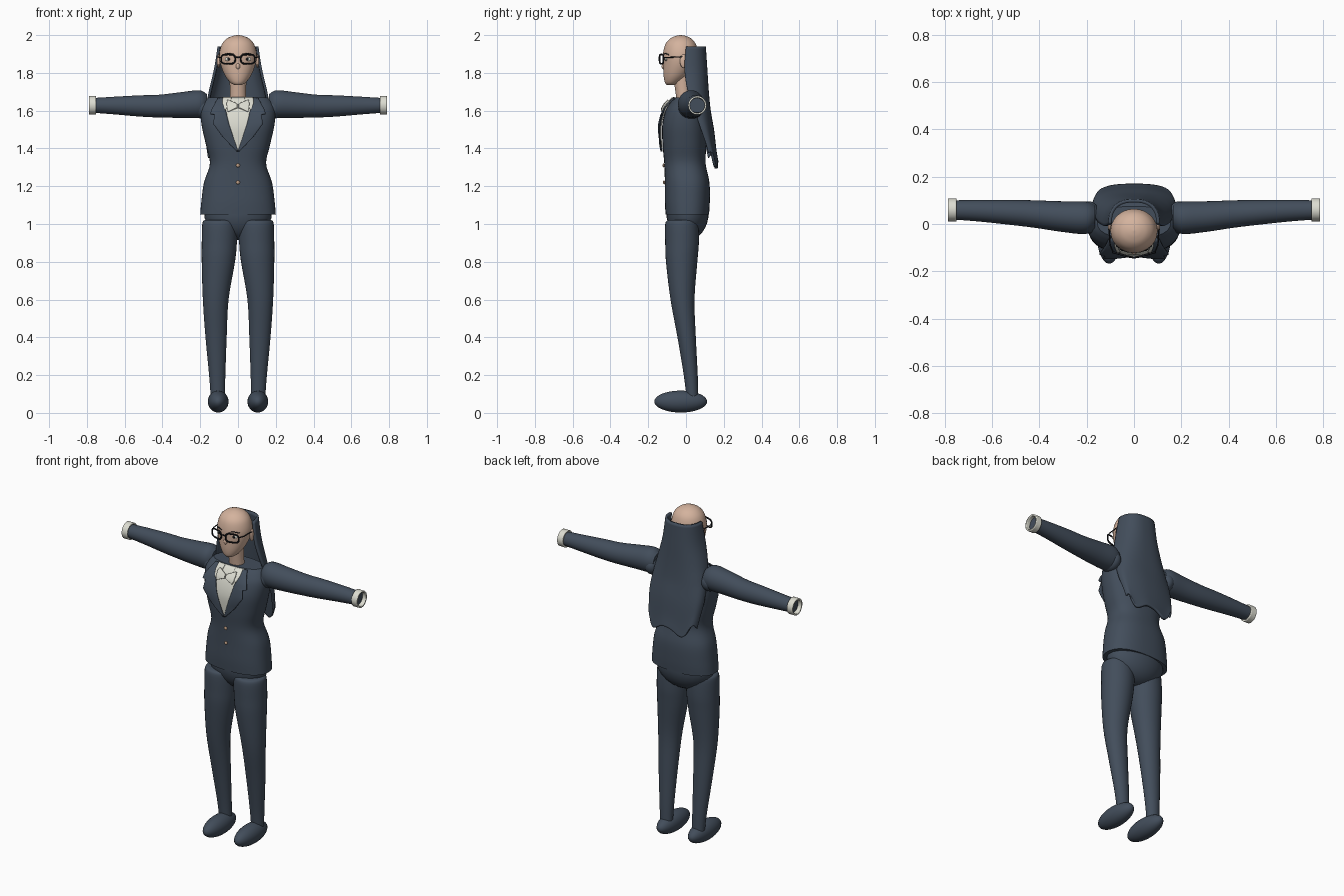
import bpy, bmesh, math
from mathutils import Vector

if "Cube" in bpy.data.objects:
    bpy.data.objects.remove(bpy.data.objects["Cube"])


def material(name, rgb):
    m = bpy.data.materials.new(name)
    m.diffuse_color = (*rgb, 1)
    m.use_nodes = True
    m.node_tree.nodes["Principled BSDF"].inputs["Base Color"].default_value = m.diffuse_color
    return m


SLATE = material("slate_cloth", (0.055, 0.075, 0.105))
SKIN = material("skin", (0.66, 0.45, 0.34))
WHITE = material("off_white", (0.72, 0.72, 0.64))
BLACK = material("black", (0.008, 0.009, 0.012))
TAN = material("tan_button", (0.55, 0.36, 0.24))


def finish(ob, mat, mirror=False, angle=40, thick=0):
    ob.data.materials.append(mat)
    if thick:
        mod = ob.modifiers.new("thickness", 'SOLIDIFY')
        mod.thickness, mod.offset = thick, 0
    if mirror:
        ob.modifiers.new("mirror", 'MIRROR')
    bpy.ops.object.select_all(action='DESELECT')
    ob.select_set(True)
    bpy.context.view_layer.objects.active = ob
    if ob.type == 'MESH':
        bpy.ops.object.shade_smooth_by_angle(angle=math.radians(angle))
    return ob


def smooth_rows(rows, sub=5):
    """Catmull-Rom interpolation between rows of numbers."""
    out = []
    for i in range(len(rows) - 1):
        p0, p1 = rows[max(i - 1, 0)], rows[i]
        p2, p3 = rows[i + 1], rows[min(i + 2, len(rows) - 1)]
        for k in range(sub):
            t = k / sub
            out.append([0.5 * (2 * b + (c - a) * t + (2 * a - 5 * b + 4 * c - d) * t * t
                               + (3 * b - a - 3 * c + d) * t ** 3)
                        for a, b, c, d in zip(p0, p1, p2, p3)])
    return out + [list(rows[-1])]


def grid(name, rings, mat, closed=False, caps=False, **kw):
    """Skin a list of point rows into a surface."""
    bm = bmesh.new()
    vs = [[bm.verts.new(p) for p in r] for r in rings]
    n = len(vs[0])
    for a, b in zip(vs, vs[1:]):
        for j in range(n if closed else n - 1):
            k = (j + 1) % n
            bm.faces.new((a[j], a[k], b[k], b[j]))
    if caps:
        bm.faces.new(vs[0])
        bm.faces.new(vs[-1])
    bmesh.ops.recalc_face_normals(bm, faces=bm.faces)
    me = bpy.data.meshes.new(name)
    bm.to_mesh(me)
    bm.free()
    ob = bpy.data.objects.new(name, me)
    bpy.context.collection.objects.link(ob)
    return finish(ob, mat, **kw)


def spow(v, e):
    return math.copysign(abs(v) ** e, v)


def loft(name, rows, mat, n=32, p=2.0, sideways=False, caps=True, **kw):
    """Rows: position along axis, centre, half width, y low, y high."""
    rings = []
    for t, c, r, lo, hi in smooth_rows(rows):
        ring = []
        for j in range(n):
            a = 2 * math.pi * j / n
            u = c + r * spow(math.cos(a), 2 / p)
            y = (lo + hi) / 2 + (hi - lo) / 2 * spow(math.sin(a), 2 / p)
            ring.append((t, y, u) if sideways else (u, y, t))
        rings.append(ring)
    return grid(name, rings, mat, closed=True, caps=caps, **kw)


def ball(name, loc, size, mat, **kw):
    bm = bmesh.new()
    bmesh.ops.create_uvsphere(bm, u_segments=28, v_segments=16, radius=1)
    for v in bm.verts:
        v.co = Vector(loc) + Vector(s * c for s, c in zip(size, v.co))
    me = bpy.data.meshes.new(name)
    bm.to_mesh(me)
    bm.free()
    ob = bpy.data.objects.new(name, me)
    bpy.context.collection.objects.link(ob)
    return finish(ob, mat, **kw)


def wire(name, pts, radius, mat, cyclic=False, mirror=True):
    cu = bpy.data.curves.new(name, 'CURVE')
    cu.dimensions, cu.bevel_depth, cu.bevel_resolution = '3D', radius, 2
    sp = cu.splines.new('POLY')
    sp.points.add(len(pts) - 1)
    for q, co in zip(sp.points, pts):
        q.co = (*co, 1)
    sp.use_cyclic_u = cyclic
    ob = bpy.data.objects.new(name, cu)
    bpy.context.collection.objects.link(ob)
    finish(ob, mat, mirror)
    bpy.ops.object.convert(target='MESH')


# jacket body
TORSO = [(1.05, 0, .200, -.108, .122), (1.12, 0, .194, -.112, .126), (1.22, 0, .180, -.112, .124),
         (1.32, 0, .149, -.115, .104), (1.42, 0, .170, -.124, .108), (1.52, 0, .192, -.126, .112),
         (1.60, 0, .198, -.108, .108), (1.645, 0, .180, -.082, .095), (1.67, 0, .155, -.060, .075)]
TP = 2.4
loft("jacket", TORSO, SLATE, n=48, p=TP)
DENSE = smooth_rows(TORSO, 8)


def chest_y(x, z):
    """Front surface of the jacket at x, z."""
    z = min(max(z, 1.051), 1.669)
    for a, b in zip(DENSE, DENSE[1:]):
        if a[0] <= z <= b[0]:
            t = (z - a[0]) / (b[0] - a[0])
            _, _, r, lo, hi = [u + (v - u) * t for u, v in zip(a, b)]
            k = max(0, 1 - abs(x / r) ** TP) ** (1 / TP)
            return (lo + hi) / 2 - (hi - lo) / 2 * k
    return -.1


def chest_patch(name, rows, mat, cols=8, sub=6, **kw):
    """Rows: z, inner x, outer x, inner lift, outer lift."""
    rings = []
    for r0, r1 in zip(rows, rows[1:]):
        for k in range(sub + (r1 is rows[-1])):
            z, x0, x1, l0, l1 = [u + (v - u) * k / sub for u, v in zip(r0, r1)]
            ring = []
            for j in range(cols + 1):
                s = j / cols
                x = x0 + (x1 - x0) * s
                ring.append((x, chest_y(x, z) - l0 - (l1 - l0) * s, z))
            rings.append(ring)
    return grid(name, rings, mat, **kw)


# shirt front, lapels, collar wings, neck bow
chest_patch("shirt_front", [(1.669, -.085, .085, .005, .005), (1.60, -.072, .072, .006, .006),
                            (1.50, -.043, .043, .008, .008), (1.385, -.003, .003, .005, .005)],
            WHITE, cols=14, thick=.006)
chest_patch("lapel", [(1.667, .075, .105, .008, .008), (1.605, .066, .140, .012, .034),
                      (1.582, .060, .146, .012, .040), (1.578, .060, .124, .012, .034),
                      (1.53, .048, .132, .012, .040), (1.46, .025, .080, .012, .022),
                      (1.385, .000, .008, .008, .010)], SLATE, thick=.007, mirror=True)
chest_patch("collar_wing", [(1.668, .035, .080, .012, .010), (1.64, .040, .082, .016, .014),
                            (1.605, .066, .070, .018, .018)], WHITE, thick=.005, mirror=True)
chest_patch("neck_bow", [(1.655, .052, .056, .02, .02), (1.635, .004, .060, .024, .022),
                         (1.615, .004, .058, .024, .022), (1.595, .050, .054, .02, .02)],
            WHITE, thick=.01, mirror=True)

# jacket buttons
for bz in (1.31, 1.22):
    ball("jacket_button", (0, chest_y(0, bz) - .004, bz), (.010, .006, .010), TAN)

# trousers and shoes
ball("trouser_seat", (0, .008, 1.06), (.180, .112, .145), SLATE)
loft("trouser_leg", [(1.02, .095, .082, -.095, .055), (1.00, .096, .093, -.110, .066),
                     (.90, .099, .093, -.110, .068), (.80, .104, .088, -.106, .060),
                     (.60, .118, .068, -.082, .045), (.40, .116, .056, -.045, .052),
                     (.20, .110, .043, -.012, .062), (.08, .107, .037, .003, .065)],
     SLATE, mirror=True)
ball("shoe", (.105, -.028, .06), (.055, .140, .058), SLATE, mirror=True)

# sleeves, shoulders and cuffs
loft("sleeve", [(.165, 1.63, .058, -.020, .080), (.205, 1.635, .073, -.042, .095),
                (.30, 1.63, .068, -.034, .096), (.42, 1.624, .060, -.016, .100),
                (.52, 1.625, .056, -.004, .102), (.65, 1.627, .047, .010, .102),
                (.765, 1.628, .039, .019, .100)], SLATE, sideways=True, mirror=True)
ball("shoulder", (.19, .028, 1.615), (.048, .068, .058), SLATE, mirror=True)
loft("cuff", [(.752, 1.628, .045, .016, .104), (.788, 1.628, .045, .016, .104)], WHITE,
     sideways=True, caps=False, thick=.009, mirror=True)

# neck, head, ears, nose
loft("neck", [(1.62, 0, .046, -.045, .035), (1.70, 0, .043, -.056, .025),
              (1.80, 0, .046, -.070, .025)], SKIN)
loft("head", [(1.735, 0, .018, -.100, -.060), (1.75, 0, .042, -.112, -.030), (1.79, 0, .071, -.119, .015),
              (1.85, 0, .094, -.121, .052), (1.90, 0, .099, -.122, .064), (1.95, 0, .086, -.110, .053),
              (1.98, 0, .061, -.086, .030), (1.995, 0, .030, -.056, .000), (2.0, 0, .002, -.030, -.026)],
     SKIN, n=40)
ball("ear", (.102, -.012, 1.862), (.009, .020, .036), SKIN, mirror=True)
ball("nose", (0, -.119, 1.835), (.011, .010, .016), SKIN)

# eyes and glasses
ball("eye_white", (.048, -.104, 1.873), (.021, .007, .011), WHITE, mirror=True)
ball("pupil", (.048, -.110, 1.873), (.008, .004, .008), BLACK, mirror=True)
wire("eyebrow", [(.022, -.119, 1.898), (.050, -.110, 1.903), (.075, -.091, 1.896)], .003, BLACK)
frame = []
for i in range(24):
    a = 2 * math.pi * i / 24
    fx = .052 + .037 * spow(math.cos(a), .6)
    frame.append((fx, -.141 + (fx - .012) * .28, 1.873 + .025 * spow(math.sin(a), .6)))
wire("glasses_rim", frame, .0045, BLACK, cyclic=True)
wire("glasses_bridge", [(-.016, -.139, 1.88), (0, -.143, 1.884), (.016, -.139, 1.88)],
     .004, BLACK, mirror=False)
wire("glasses_temple", [(.088, -.119, 1.882), (.101, -.09, 1.882), (.106, -.01, 1.886)], .003, BLACK)

# long hair hanging behind the head with a ragged hem
HAIR = [(1.94, .101, .000, .098), (1.82, .120, -.008, .106), (1.70, .148, .010, .114),
        (1.60, .164, .045, .124), (1.48, .170, .075, .142), (1.36, .160, .105, .154),
        (1.29, .152, .118, .164)]
rings = []
for z, w, front, back in smooth_rows(HAIR):
    ring = []
    for j in range(49):
        a = math.pi * j / 48
        c, s = spow(math.cos(a), .8), abs(math.sin(a)) ** .8
        hem = max(0, (1.6 - z) / .31)
        lift = hem * (.022 * (1 + math.sin(5 * a + .6)) + .05 * abs(c) ** 4)
        ring.append((w * c, front + (back - front) * s, z + lift))
    rings.append(ring)
grid("long_hair", rings, SLATE, thick=.014)
